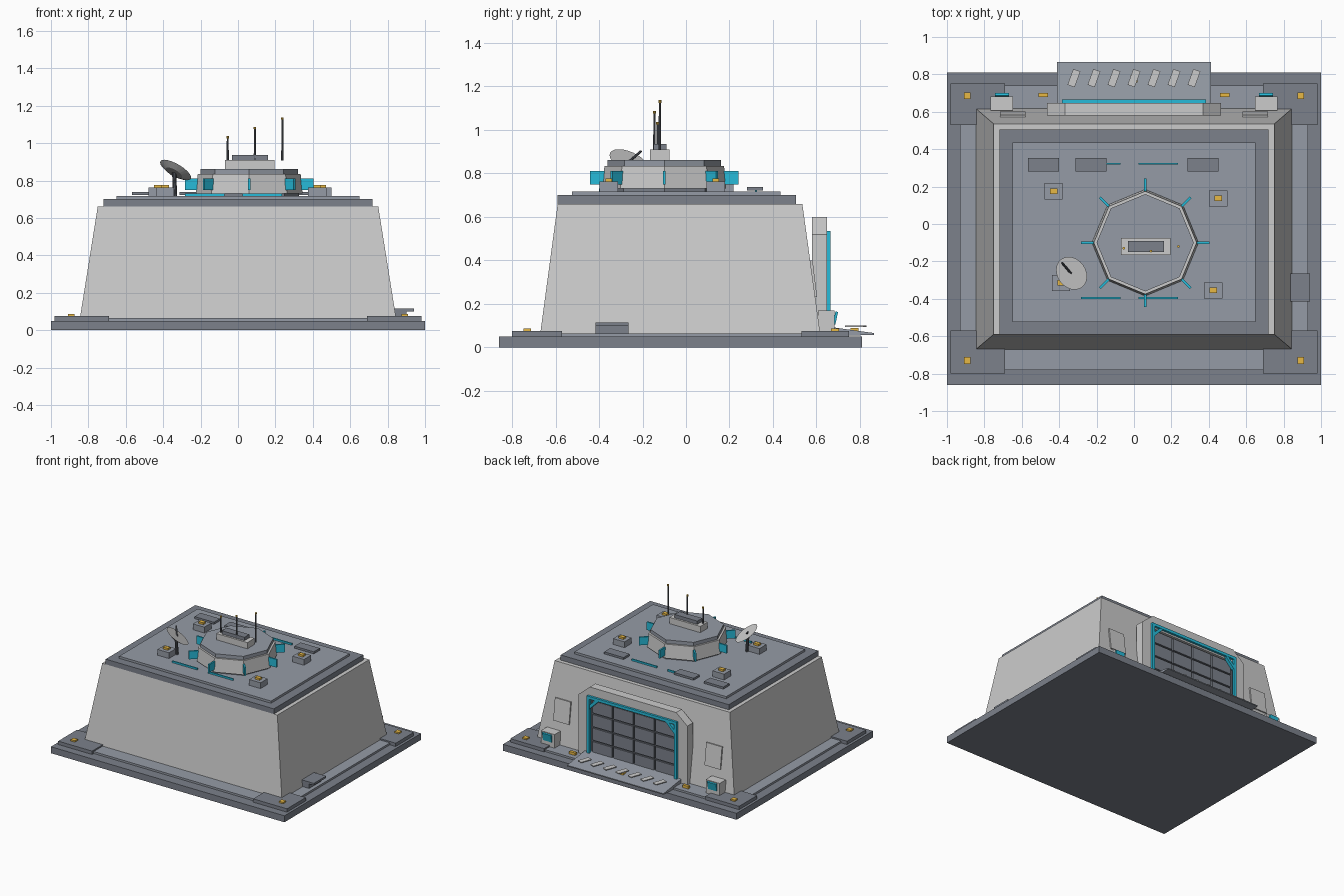
import bpy, bmesh
from math import radians, pi, cos, sin
from mathutils import Vector, Matrix

if "Cube" in bpy.data.objects:
    bpy.data.objects.remove(bpy.data.objects["Cube"])


def material(name, rgb):
    m = bpy.data.materials.new(name)
    m.diffuse_color = (*rgb, 1)
    m.use_nodes = True
    m.node_tree.nodes["Principled BSDF"].inputs["Base Color"].default_value = m.diffuse_color
    return m


PALE = material("pale_panel", (0.68, 0.69, 0.70))
SLATE = material("slate", (0.20, 0.22, 0.26))
FLOOR = material("floor_grey", (0.30, 0.33, 0.38))
DARK = material("dark_metal", (0.10, 0.11, 0.13))
CYAN = material("cyan_glow", (0.02, 0.50, 0.70))
AMBER = material("amber_lamp", (0.80, 0.48, 0.06))


def finish(name, bm, mat, matrix=Matrix()):
    bmesh.ops.recalc_face_normals(bm, faces=bm.faces)
    me = bpy.data.meshes.new(name)
    bm.to_mesh(me)
    bm.free()
    me.materials.append(mat)
    ob = bpy.data.objects.new(name, me)
    bpy.context.collection.objects.link(ob)
    ob.matrix_world = matrix
    return ob


def box(name, x, y, z, mat, rot=(0, 0, 0)):
    """Box from (min, max) ranges, optionally turned about its centre."""
    bm = bmesh.new()
    bmesh.ops.create_cube(bm, size=1)
    bmesh.ops.scale(bm, verts=bm.verts, vec=(x[1] - x[0], y[1] - y[0], z[1] - z[0]))
    turn = Matrix.Identity(4)
    for a, axis in zip(rot, "XYZ"):
        turn = Matrix.Rotation(radians(a), 4, axis) @ turn
    mid = Vector([sum(r) / 2 for r in (x, y, z)])
    return finish(name, bm, mat, Matrix.Translation(mid) @ turn)


def cbox(name, cx, cy, w, d, z, mat, rot=(0, 0, 0)):
    return box(name, (cx - w / 2, cx + w / 2), (cy - d / 2, cy + d / 2), z, mat, rot)


def prism(name, outline, shift, mat):
    """Extrude a closed 3D outline along shift."""
    bm = bmesh.new()
    f = bm.faces.new([bm.verts.new(p) for p in outline])
    ext = bmesh.ops.extrude_face_region(bm, geom=[f])
    bmesh.ops.translate(bm, vec=shift, verts=[v for v in ext["geom"] if isinstance(v, bmesh.types.BMVert)])
    return finish(name, bm, mat)


def rod(name, a, b, r1, r2, sides, mat):
    """Cylinder or cone between two points."""
    a, b = Vector(a), Vector(b)
    bm = bmesh.new()
    bmesh.ops.create_cone(bm, cap_ends=True, segments=sides, radius1=r1, radius2=r2, depth=(b - a).length)
    turn = (b - a).to_track_quat('Z', 'Y').to_matrix().to_4x4()
    return finish(name, bm, mat, Matrix.Translation((a + b) / 2) @ turn)


# base slab, raised floor and corner pads with lamps
box("base_slab", (-1, 1), (-0.86, 0.81), (0, 0.05), SLATE)
box("raised_floor", (-0.93, 0.93), (-0.78, 0.74), (0.05, 0.065), FLOOR)
for s in (-1, 1):
    for y0, y1, ly in ((0.53, 0.75, 0.685), (-0.80, -0.57, -0.73)):
        cbox("corner_pad", s * 0.835, (y0 + y1) / 2, 0.29, y1 - y0, (0.05, 0.076), SLATE)
        cbox("corner_lamp", s * 0.892, ly, 0.036, 0.036, (0.076, 0.087), AMBER)

# sloped main body
bm = bmesh.new()
rings = [[bm.verts.new(p) for p in ((-x, y0, z), (x, y0, z), (x, y1, z), (-x, y1, z))]
         for x, y0, y1, z in ((0.845, -0.67, 0.617, 0.065), (0.75, -0.59, 0.535, 0.66))]
for i in range(4):
    j = (i + 1) % 4
    bm.faces.new((rings[0][i], rings[0][j], rings[1][j], rings[1][i]))
for r in rings:
    bm.faces.new(r)
finish("sloped_body", bm, PALE)

# roof slabs
box("roof_slab", (-0.72, 0.72), (-0.59, 0.505), (0.66, 0.70), SLATE)
box("roof_deck", (-0.65, 0.65), (-0.525, 0.435), (0.70, 0.717), FLOOR)

# octagonal turret with cap and mast block
TX, TY = 0.06, -0.10
for name, z0, z1, r1, r2, mat in (("turret_foot", 0.715, 0.73, 0.265, 0.265, SLATE),
                                  ("turret_wall", 0.73, 0.835, 0.285, 0.275, PALE),
                                  ("turret_cap", 0.835, 0.862, 0.26, 0.26, FLOOR)):
    rod(name, (TX, TY, z0), (TX, TY, z1), r1, r2, 8, mat).matrix_world = \
        Matrix.Translation((TX, TY, (z0 + z1) / 2))
for i in range(8):
    a = i * pi / 4
    cbox("turret_fin", TX + 0.305 * cos(a), TY + 0.305 * sin(a), 0.075, 0.012,
         (0.75, 0.812), CYAN, (0, 0, i * 45))
box("mast_block", (-0.07, 0.195), (-0.165, -0.075), (0.862, 0.91), PALE)
box("mast_block_top", (-0.033, 0.16), (-0.15, -0.09), (0.91, 0.936), SLATE)
for x, y, z in ((-0.055, -0.13, 1.03), (0.09, -0.145, 1.08), (0.237, -0.12, 1.13)):
    rod("antenna", (x, y, 0.908), (x, y, z), 0.006, 0.005, 8, DARK)
    rod("antenna_tip", (x, y, z - 0.005), (x, y, z + 0.007), 0.007, 0.007, 8, AMBER)

# roof equipment: lamp boxes, vents, light strips
for x, y in ((-0.43, 0.175), (0.45, 0.137), (-0.39, -0.315), (0.423, -0.355)):
    cbox("roof_lamp_box", x, y, 0.098, 0.086, (0.715, 0.762), FLOOR)
    cbox("roof_lamp", x, y, 0.04, 0.03, (0.762, 0.777), AMBER)
for x in (-0.485, -0.23, 0.37):
    cbox("roof_vent", x, 0.317, 0.166, 0.074, (0.722, 0.738), SLATE)
for x in (-0.178, 0.13):
    for y in (0.322, -0.395):
        cbox("roof_light_strip", x, y, 0.213, 0.01, (0.717, 0.73), CYAN)

# tilted dish on a pole
hub = Vector((-0.336, -0.265, 0.852))
n = Vector((0.47, 0.35, 0.81)).normalized()
rod("dish_pole", (-0.336, -0.265, 0.717), hub - n * 0.012, 0.011, 0.011, 10, DARK)
rod("dish", hub - n * 0.014, hub + n * 0.005, 0.05, 0.094, 24, PALE)
rod("dish_feed", hub, (-0.385, -0.207, 0.902), 0.006, 0.006, 8, DARK)

# utility box on the right side
cbox("side_box", 0.85, -0.34, 0.10, 0.15, (0.065, 0.10), SLATE)
box("side_box_lid", (0.835, 0.94), (-0.415, -0.265), (0.10, 0.115), SLATE)

# rear gate: chamfered frame, panelled door, glowing trim
half = [(0.385, 0.065), (0.465, 0.065), (0.465, 0.52), (0.37, 0.60)]
arch = half + [(-x, z) for x, z in reversed(half)] + [(-0.385, 0.50), (0.385, 0.50)]
prism("gate_frame", [(x, 0.58, z) for x, z in arch], (0, 0.068, 0), PALE)
box("gate_door", (-0.385, 0.385), (0.585, 0.625), (0.065, 0.50), DARK)
for i in range(4):
    for j in range(4):
        cbox("door_panel", -0.27 + 0.18 * i, 0.63, 0.168, 0.016,
             (0.085 + 0.105 * j, 0.178 + 0.105 * j), SLATE)
box("gate_light_top", (-0.385, 0.385), (0.645, 0.665), (0.513, 0.535), CYAN)
for s in (-1, 1):
    cbox("gate_light_side", s * 0.375, 0.655, 0.022, 0.02, (0.068, 0.52), CYAN)
    cbox("gate_corner_brace", s * 0.335, 0.65, 0.022, 0.025, (0.425, 0.535), CYAN, (0, -s * 45, 0))
    # wall plates, terminals and lamps beside the gate
    cbox("wall_plate", s * 0.648, 0.58, 0.135, 0.025, (0.23, 0.40), PALE, (7, 0, 0))
    cbox("terminal", s * 0.707, 0.645, 0.118, 0.075, (0.065, 0.17), PALE)
    cbox("terminal_screen", s * 0.707, 0.687, 0.075, 0.012, (0.105, 0.165), CYAN, (-12, 0, 0))
    cbox("gate_lamp", s * 0.485, 0.69, 0.05, 0.022, (0.065, 0.085), AMBER)

# entry ramp with slanted stripes
prism("entry_ramp", [(-0.413, y, z) for y, z in ((0.62, 0.05), (0.62, 0.10), (0.865, 0.066), (0.865, 0.058))],
      (0.826, 0, 0), FLOOR)
cbox("ramp_lamp", 0, 0.775, 0.036, 0.036, (0.07, 0.09), AMBER)
for i in range(-3, 4):
    cbox("ramp_stripe", i * 0.107, 0.78, 0.04, 0.09, (0.094, 0.1), PALE, (0, 0, -20))
